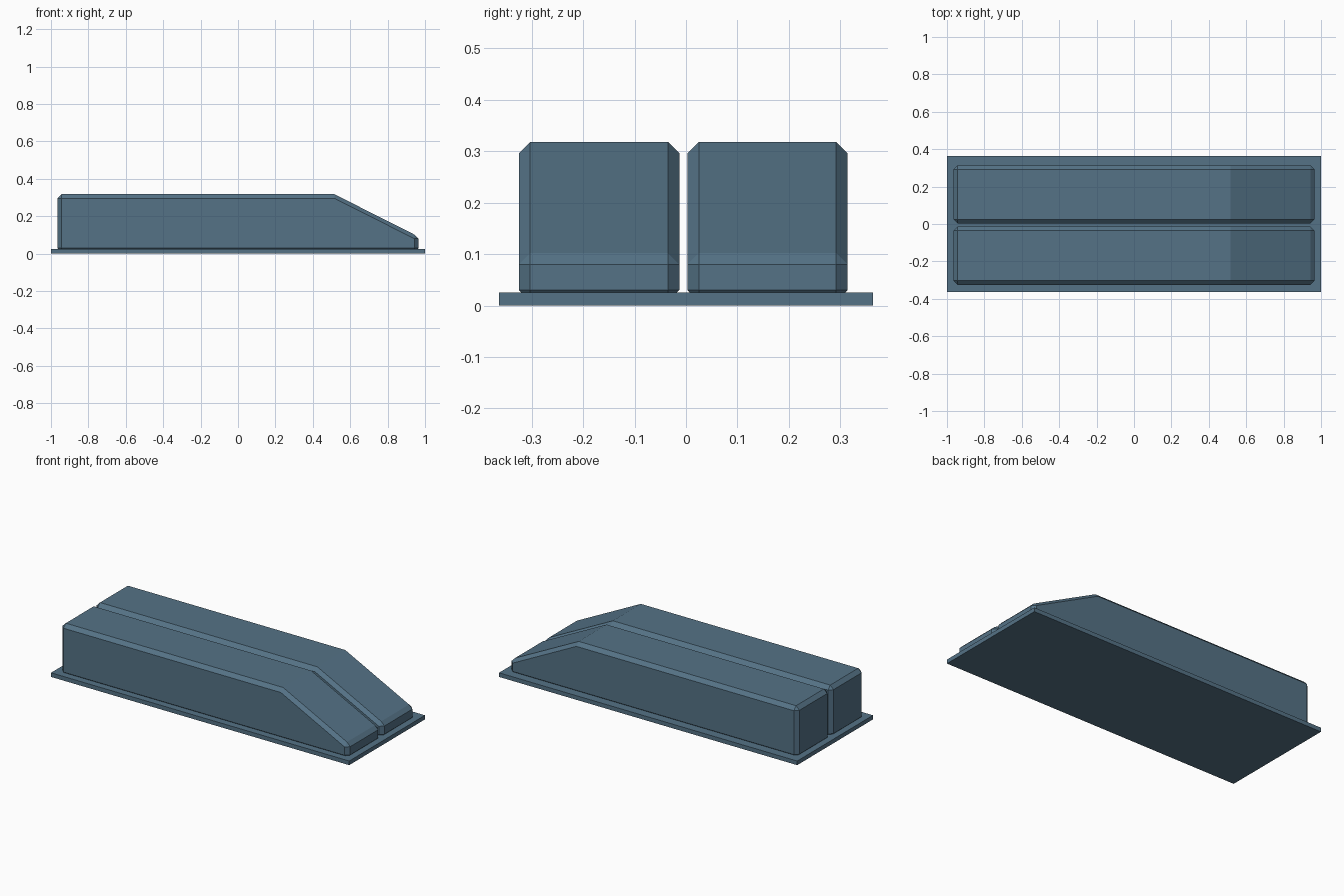
import bpy, bmesh

if "Cube" in bpy.data.objects:
    bpy.data.objects.remove(bpy.data.objects["Cube"])

paint = bpy.data.materials.new("blue_grey")
paint.diffuse_color = (0.09, 0.17, 0.24, 1)
paint.use_nodes = True
paint.node_tree.nodes["Principled BSDF"].inputs["Base Color"].default_value = paint.diffuse_color


def box(bm, lo, hi):
    """Axis-aligned box between two corners."""
    bmesh.ops.create_cube(bm, size=1)
    for v in bm.verts:
        v.co = [lo[i] if v.co[i] < 0 else hi[i] for i in range(3)]


def finish(bm, name):
    mesh = bpy.data.meshes.new(name)
    bmesh.ops.recalc_face_normals(bm, faces=bm.faces[:])
    bm.to_mesh(mesh)
    bm.free()
    mesh.materials.append(paint)
    obj = bpy.data.objects.new(name, mesh)
    bpy.context.collection.objects.link(obj)


# Thin base plate
bm = bmesh.new()
box(bm, (-1, -0.363, 0), (1, 0.363, 0.025))
finish(bm, "base_plate")

# Two chamfered blocks, sunk slightly into the plate
for name, y0, y1 in (("front_block", -0.325, -0.013),
                     ("back_block", 0.003, 0.314)):
    bm = bmesh.new()
    box(bm, (-0.965, y0, 0.008), (0.965, y1, 0.318))
    bmesh.ops.bevel(bm, geom=bm.edges[:], offset=0.022, segments=1,
                    affect='EDGES', profile=0.5)
    # Cut across where the slope starts, then lower the end's top edge
    bmesh.ops.bisect_plane(bm, geom=bm.verts[:] + bm.edges[:] + bm.faces[:],
                           plane_co=(0.515, 0, 0), plane_no=(1, 0, 0))
    for v in bm.verts:
        if v.co.x > 0.6 and v.co.z > 0.2:
            v.co.z -= 0.216
    finish(bm, name)
